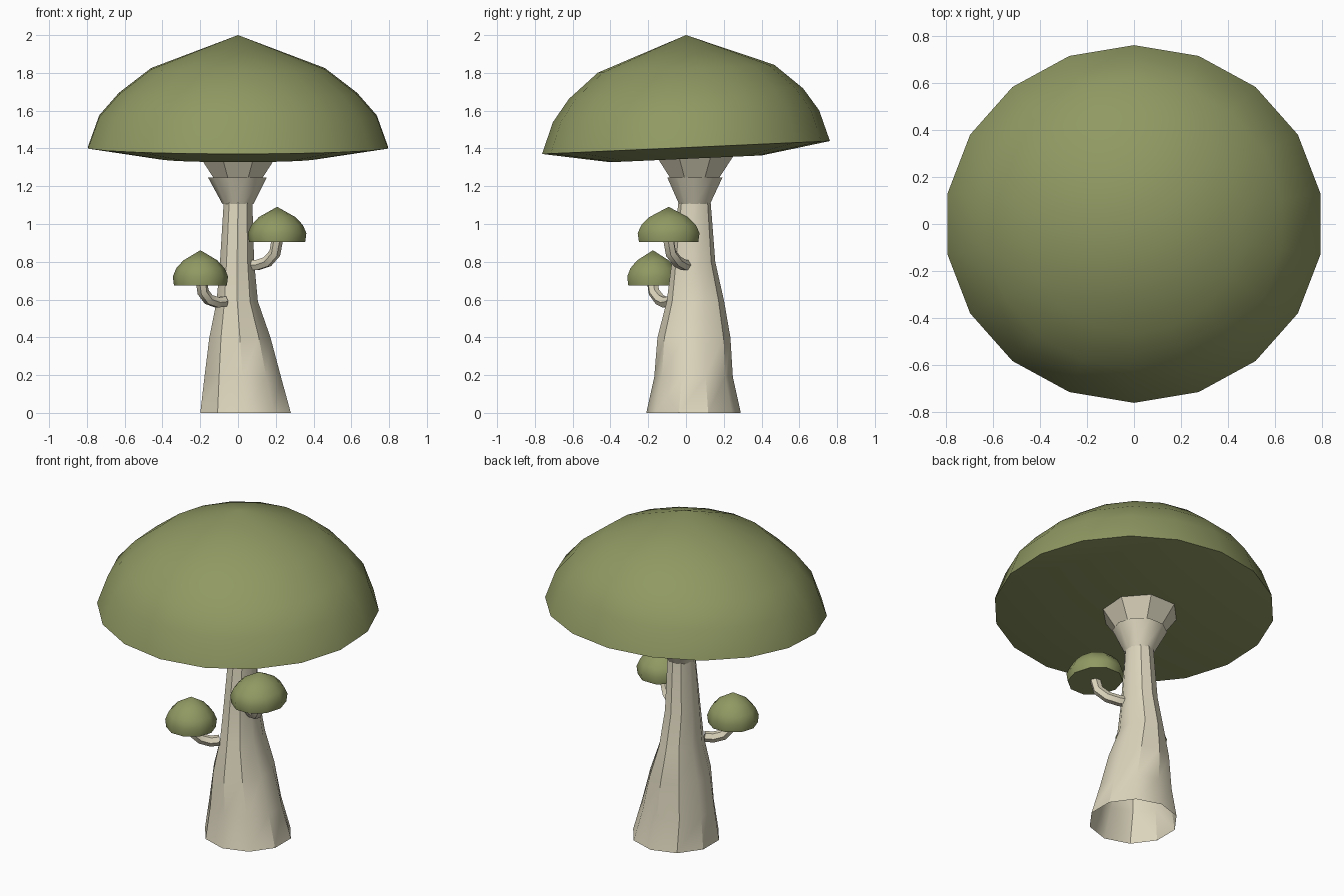
import bpy, bmesh, math

cube = bpy.data.objects.get("Cube")
if cube:
    bpy.data.objects.remove(cube, do_unlink=True)


def material(name, color):
    m = bpy.data.materials.new(name)
    m.use_nodes = True
    m.diffuse_color = color
    m.node_tree.nodes["Principled BSDF"].inputs["Base Color"].default_value = color
    return m


green = material("olive green", (0.28, 0.32, 0.125, 1))
cream = material("cream", (0.72, 0.67, 0.51, 1))


def finish(name, mesh, mat, angle):
    mesh.materials.clear()
    mesh.materials.append(mat)
    obj = bpy.data.objects.new(name, mesh)
    bpy.context.collection.objects.link(obj)
    bpy.ops.object.select_all(action='DESELECT')
    obj.select_set(True)
    bpy.context.view_layer.objects.active = obj
    bpy.ops.object.shade_smooth_by_angle(angle=math.radians(angle))
    return obj


def loft(name, rings, sides, mat, turn=0.0, tilt=0.0, angle=35):
    """Skin rings of (centre x, centre y, z, radius x, radius y), bottom to top."""
    bm = bmesh.new()
    loops = []
    for cx, cy, z, rx, ry in rings:
        loop = []
        for i in range(sides):
            a = turn + math.tau * i / sides
            y = ry * math.sin(a)
            loop.append(bm.verts.new((cx + rx * math.cos(a), cy + y, z + tilt * y)))
        loops.append(loop)
    for low, high in zip(loops, loops[1:]):
        for i in range(sides):
            j = (i + 1) % sides
            bm.faces.new((low[i], low[j], high[j], high[i]))
    bmesh.ops.remove_doubles(bm, verts=bm.verts, dist=1e-5)
    mesh = bpy.data.meshes.new(name)
    bm.to_mesh(mesh)
    bm.free()
    return finish(name, mesh, mat, angle)


def tube(name, points, radius, mat):
    """Bent stalk along a smooth path, with closed ends."""
    curve = bpy.data.curves.new(name + "_path", 'CURVE')
    curve.dimensions = '3D'
    curve.bevel_depth = radius
    curve.bevel_resolution = 1
    curve.use_fill_caps = True
    spline = curve.splines.new('POLY')
    spline.points.add(len(points) - 1)
    for p, co in zip(spline.points, points):
        p.co = (*co, 1)
    path = bpy.data.objects.new(name + "_path", curve)
    bpy.context.collection.objects.link(path)
    bpy.context.view_layer.update()
    graph = bpy.context.evaluated_depsgraph_get()
    mesh = bpy.data.meshes.new_from_object(path.evaluated_get(graph))
    bpy.data.objects.remove(path, do_unlink=True)
    finish(name, mesh, mat, 50)


# Large cap, slightly tilted, with a shallow bulging underside
loft("large_cap", [
    (0, 0, 1.355, 0, 0),
    (0, 0, 1.345, 0.42, 0.40),
    (0, 0, 1.405, 0.806, 0.762),
    (0, 0, 1.57, 0.746, 0.705),
    (0, 0, 1.69, 0.64, 0.62),
    (0, 0, 1.822, 0.467, 0.467),
    (0, 0, 2.0, 0, 0),
], 18, green, turn=math.radians(10), tilt=0.045, angle=40)

# Main stem, open at the foot
loft("stem", [
    (0.04, 0.04, 0, 0.252, 0.25),
    (0.025, 0.04, 0.19, 0.213, 0.208),
    (0.01, 0.042, 0.4, 0.17, 0.193),
    (-0.004, 0.05, 0.59, 0.115, 0.152),
    (-0.005, 0.04, 0.8, 0.095, 0.115),
    (0, 0.045, 1.11, 0.08, 0.086),
], 10, cream, turn=math.pi / 10)

# Collar and the flare that carries the cap
loft("collar", [(0, 0.045, 1.105, 0.082, 0.086),
                (-0.003, 0.047, 1.245, 0.155, 0.153)], 10, cream)
loft("cap_support", [(0, 0.045, 1.15, 0.075, 0.075),
                     (0, 0.047, 1.38, 0.235, 0.235)], 8, cream,
     turn=math.pi / 8)

# Two small side mushrooms
buds = {
    "left": ((0.207, -0.092, 0.905), 0.155, 0.172,
             [(0.04, 0.01, 0.785), (0.10, -0.01, 0.782), (0.155, -0.045, 0.80),
              (0.195, -0.08, 0.845), (0.21, -0.095, 0.93)]),
    "right": ((-0.199, -0.175, 0.675), 0.146, 0.143,
              [(-0.07, -0.08, 0.59), (-0.11, -0.11, 0.585), (-0.155, -0.14, 0.60),
               (-0.185, -0.17, 0.64), (-0.193, -0.178, 0.70)]),
}
cap_profile = [(0, 0), (0.96, 0), (1, 0.047), (0.88, 0.09), (0.62, 0.132), (0, 0.186)]
for side, ((x, y, z), rx, ry, path) in buds.items():
    rings = [(x, y, z + h, rx * r, ry * r) for r, h in cap_profile]
    loft(side + "_small_cap", rings, 10, green, angle=60)
    tube(side + "_small_stalk", path, 0.031, cream)
